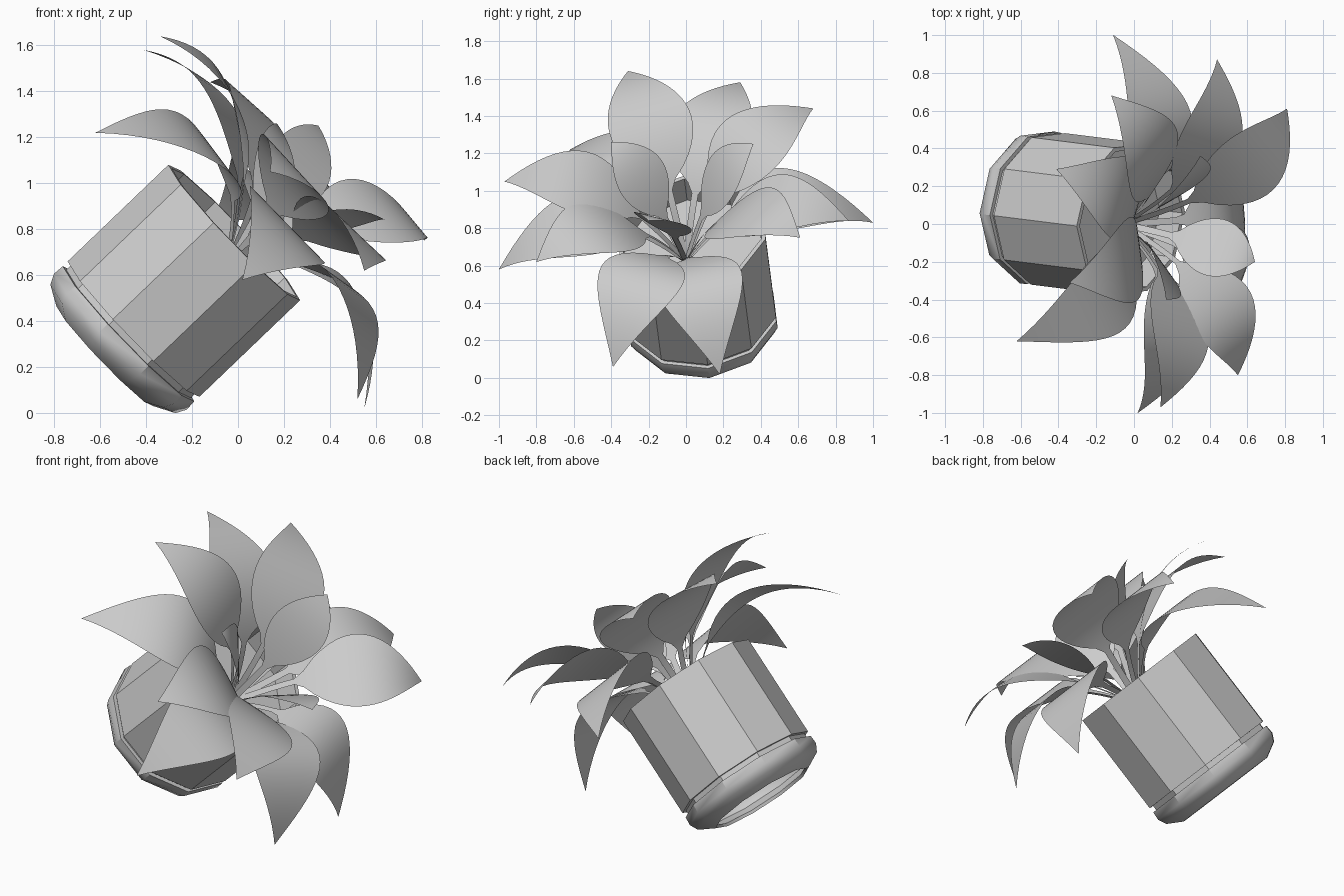
import bpy, bmesh, math
from mathutils import Vector, Matrix

if "Cube" in bpy.data.objects:
    bpy.data.objects.remove(bpy.data.objects["Cube"], do_unlink=True)

grey = bpy.data.materials.new("plain grey")
grey.use_nodes = True
COL = (0.6, 0.6, 0.6, 1)
grey.diffuse_color = COL
grey.node_tree.nodes["Principled BSDF"].inputs["Base Color"].default_value = COL

# Tilted frame of the pot: AXIS points out of the opening
AXIS = Vector((0.72, -0.09, 0.69)).normalized()
SIDE = Vector((-0.695, 0, 0.72))
SIDE = (SIDE - AXIS * SIDE.dot(AXIS)).normalized()
ACROSS = AXIS.cross(SIDE)
FRAME = Matrix((SIDE, ACROSS, AXIS)).transposed()
POT_BASE = Vector((-0.455, 0.08, 0.365))
ROOT = Vector((-0.06, 0, 0.62))


def finish(name, bm, smooth):
    mesh = bpy.data.meshes.new(name)
    bm.to_mesh(mesh)
    bm.free()
    mesh.materials.append(grey)
    for p in mesh.polygons:
        p.use_smooth = smooth
    if smooth:
        mesh.set_sharp_from_angle(angle=math.radians(35))
    ob = bpy.data.objects.new(name, mesh)
    bpy.context.collection.objects.link(ob)


def lathe(name, profile, smooth=False, sides=10, phase=5):
    """Turn (radius, height) points about the pot axis."""
    bm = bmesh.new()
    rings = []
    for r, h in profile:
        if r == 0:
            rings.append([bm.verts.new(POT_BASE + AXIS * h)] * sides)
            continue
        ring = []
        for k in range(sides):
            t = math.radians(phase) + 2 * math.pi * k / sides
            ring.append(bm.verts.new(POT_BASE + FRAME @ Vector((r * math.cos(t), r * math.sin(t), h))))
        rings.append(ring)
    for a, b in zip(rings, rings[1:]):
        for k in range(sides):
            n = (k + 1) % sides
            loop = list(dict.fromkeys([a[k], a[n], b[n], b[k]]))
            bm.faces.new(loop)
    bmesh.ops.recalc_face_normals(bm, faces=bm.faces)
    finish(name, bm, smooth)


# Ten-sided pot with a thin wall, soil and a hollow ring-shaped base tray
lathe("pot", [(0, 0), (0.413, 0), (0.413, 0.61), (0.39, 0.61), (0.385, 0.43)])
lathe("soil", [(0, 0.45), (0.386, 0.45)])
lathe("base_tray", [(0.375, 0.0), (0.39, -0.08), (0.375, -0.115), (0.30, -0.155), (0.305, -0.172),
                    (0.392, -0.125), (0.415, -0.08), (0.412, -0.03), (0.39, -0.03), (0.39, 0.0)], True)


def leaf(name, tip, half, stem_end, bend_out, bend_up, rows=24, cols=4):
    """Arched strip: a narrow stem that widens into a pointed blade."""
    d = Vector(tip) - ROOT
    u = d.dot(AXIS)
    out = d - AXIS * u
    rho = out.length
    out.normalize()
    wide = AXIS.cross(out)
    bend = out * (bend_out * rho) + AXIS * (bend_up[0] * u + bend_up[1])
    bm = bmesh.new()
    grid = []
    for i in range(rows + 1):
        t = i / rows
        centre = ROOT + bend * (2 * t * (1 - t)) + d * (t * t)
        s = max(0.0, (t - stem_end) / (1 - stem_end))
        w = half * max(0.0, math.sin(math.pi * s ** 0.74))
        w = max(w, 0.018 if t < 0.7 else 0.001)
        grid.append([bm.verts.new(centre + wide * (w * (2 * j / cols - 1)))
                     for j in range(cols + 1)])
    for a, b in zip(grid, grid[1:]):
        for j in range(cols):
            bm.faces.new((a[j], a[j + 1], b[j + 1], b[j]))
    bmesh.ops.recalc_face_normals(bm, faces=bm.faces)
    finish(name, bm, True)


# Three whorls: tips, half width, stem end, outward bend, upward bend (factor, offset)
WHORLS = {
    "outer_leaf": ([(-0.11, 1.0, 0.83), (-0.62, -0.62, 1.22), (0.02, -1.0, 0.58),
                    (0.55, 0.18, 0.02), (0.52, -0.39, 0.06)],
                   0.235, 0.24, 0.5, (0.5, 0.65)),
    "middle_leaf": ([(0.44, 0.87, 0.84), (0.81, 0.61, 0.75), (-0.12, 0.68, 1.44),
                     (-0.41, 0.29, 1.58), (-0.34, -0.31, 1.64), (0.14, -0.97, 1.05),
                     (0.55, -0.80, 0.62)],
                    0.225, 0.27, 0.45, (0.5, 0.53)),
    "inner_leaf": ([(0.64, -0.20, 0.84), (0.17, -0.40, 1.26), (0.35, 0.36, 1.25)],
                   0.16, 0.27, 0.5, (0.92, 0.0)),
}
for name, (tips, *shape) in WHORLS.items():
    for n, tip in enumerate(tips, 1):
        leaf(f"{name}_{n}", tip, *shape)
